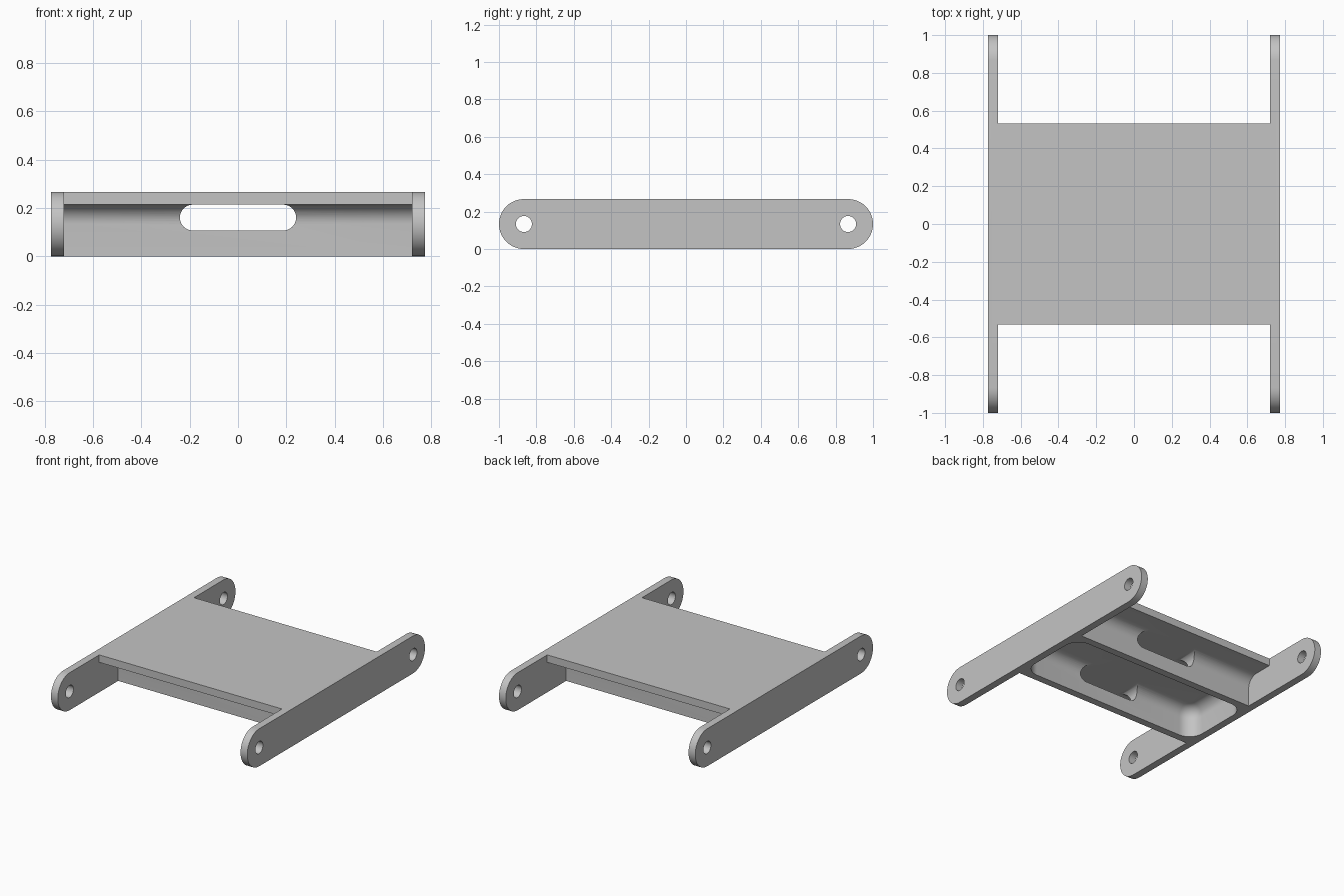
import bpy, bmesh, math

cube = bpy.data.objects.get("Cube")
if cube:
    bpy.data.objects.remove(cube, do_unlink=True)

# Main dimensions
T = 0.0533            # wall thickness
H = 0.2667            # overall height
W = 0.7733            # half width
INNER = W - T         # inner face of the side rails
R_END = H / 2         # rail end radius
PIVOT = 1 - R_END     # pivot hole distance
PLATE_Y = 0.5333      # half depth of the top plate
WEB_Y = 0.32          # outer face of the cross webs
FILLET = 0.08
UNDER = H - T         # underside of the top plate

grey = bpy.data.materials.new("light_grey")
grey.use_nodes = True
colour = (0.55, 0.55, 0.55, 1)
grey.diffuse_color = colour
grey.node_tree.nodes["Principled BSDF"].inputs["Base Color"].default_value = colour


def finish(name, bm):
    bmesh.ops.recalc_face_normals(bm, faces=bm.faces)
    mesh = bpy.data.meshes.new(name)
    bm.to_mesh(mesh)
    bm.free()
    mesh.materials.append(grey)
    obj = bpy.data.objects.new(name, mesh)
    bpy.context.collection.objects.link(obj)
    return obj


def prism(name, points, axis, start, end):
    """Extrude a (horizontal, z) profile along the x or y axis."""
    bm = bmesh.new()
    place = (lambda u, z, d: (d, u, z)) if axis == "x" else (lambda u, z, d: (u, d, z))
    face = bm.faces.new([bm.verts.new(place(u, z, start)) for u, z in points])
    new = bmesh.ops.extrude_face_region(bm, geom=[face])["geom"]
    shift = place(0, 0, end - start)
    bmesh.ops.translate(bm, vec=shift, verts=[v for v in new if isinstance(v, bmesh.types.BMVert)])
    return finish(name, bm)


def arc(u, z, r, first, last, steps):
    angles = [math.radians(first + (last - first) * i / steps) for i in range(steps + 1)]
    return [(u + r * math.cos(a), z + r * math.sin(a)) for a in angles]


def stadium(half, z, r, steps=24):
    return arc(half, z, r, -90, 90, steps) + arc(-half, z, r, 90, 270, steps)


def combine(target, other, operation):
    mod = target.modifiers.new(operation.lower(), "BOOLEAN")
    mod.operation = operation
    mod.solver = "EXACT"
    mod.object = other
    bpy.context.view_layer.objects.active = target
    bpy.ops.object.modifier_apply(modifier=mod.name)
    bpy.data.objects.remove(other, do_unlink=True)


# Top plate and block, joined by concave fillets
half = [(WEB_Y, 0)]
half += arc(WEB_Y + FILLET, UNDER - FILLET, FILLET, 180, 90, 12)
half += [(PLATE_Y, UNDER), (PLATE_Y, H)]
profile = half + [(-y, z) for y, z in reversed(half)]
frame = prism("link_frame", profile, "x", -INNER - T / 2, INNER + T / 2)

# Side rails with rounded ends
for side in (-1, 1):
    rail = prism("side_rail", stadium(PIVOT, H / 2, R_END), "x", side * INNER, side * W)
    combine(frame, rail, "UNION")

# Pocket open at the bottom, with rounded corners and ceiling
bm = bmesh.new()
bmesh.ops.create_cube(bm, size=1)
for v in bm.verts:
    v.co.x *= 2 * INNER
    v.co.y *= 2 * (WEB_Y - T)
    v.co.z = UNDER if v.co.z > 0 else -0.1
upright = [e for e in bm.edges if abs(e.verts[0].co.z - e.verts[1].co.z) > 0.1]
bmesh.ops.bevel(bm, geom=upright, offset=0.107, offset_type="OFFSET",
                segments=10, profile=0.5, affect="EDGES")
rim = [e for e in bm.edges if all(v.co.z > UNDER - 0.001 for v in e.verts)]
bmesh.ops.bevel(bm, geom=rim, offset=FILLET, offset_type="OFFSET",
                segments=10, profile=0.5, affect="EDGES")
combine(frame, finish("pocket_cutter", bm), "DIFFERENCE")

# Long slot through both webs
slot = prism("slot_cutter", stadium(0.187, UNDER - T, T), "y", -0.6, 0.6)
combine(frame, slot, "DIFFERENCE")

# Pivot holes through the rail ends
for end in (-1, 1):
    ring = [(end * PIVOT + u, z) for u, z in arc(0, H / 2, 0.043, 0, 348.75, 31)]
    combine(frame, prism("hole_cutter", ring, "x", -1, 1), "DIFFERENCE")

# Smooth the curved faces, keep the edges crisp
bpy.ops.object.select_all(action="DESELECT")
frame.select_set(True)
bpy.context.view_layer.objects.active = frame
bpy.ops.object.shade_smooth_by_angle(angle=math.radians(30))
